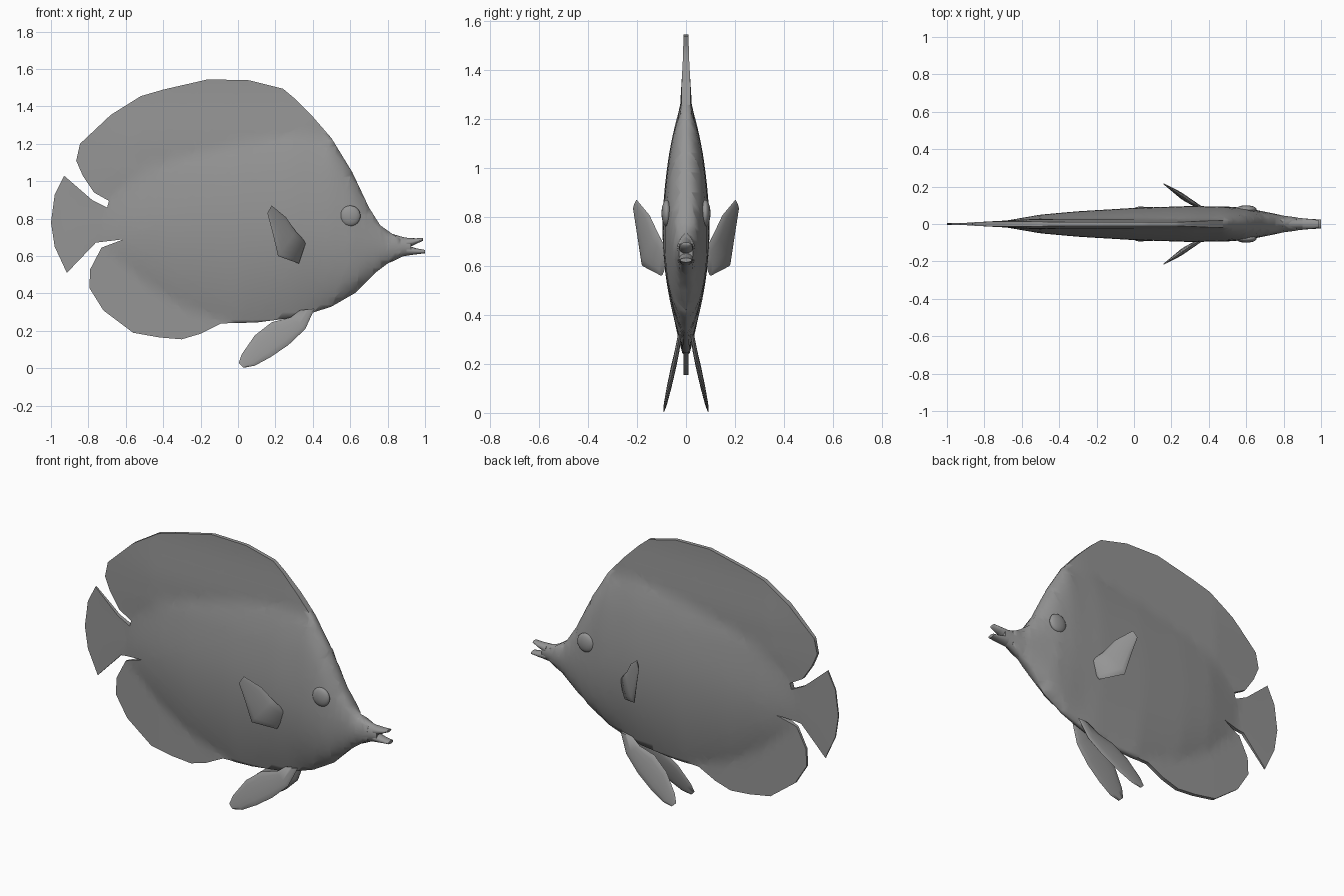
import bpy, bmesh, math
from mathutils import Matrix, Vector

cube = bpy.data.objects.get("Cube")
if cube:
    bpy.data.objects.remove(cube, do_unlink=True)

grey = bpy.data.materials.new("matte grey")
grey.use_nodes = True
COLOUR = (0.3, 0.3, 0.3, 1)
grey.diffuse_color = COLOUR
grey.node_tree.nodes["Principled BSDF"].inputs["Base Color"].default_value = COLOUR


def finish(bm, name, mirrored=True, merge=False, angle=75):
    """Turn a bmesh into a smooth object, optionally mirrored across the middle plane."""
    mesh = bpy.data.meshes.new(name)
    bm.to_mesh(mesh)
    bm.free()
    mesh.materials.append(grey)
    obj = bpy.data.objects.new(name, mesh)
    bpy.context.collection.objects.link(obj)
    if mirrored:
        mod = obj.modifiers.new("mirror", 'MIRROR')
        mod.use_axis = (False, True, False)
        mod.use_mirror_merge = merge
    bpy.ops.object.select_all(action='DESELECT')
    obj.select_set(True)
    bpy.context.view_layer.objects.active = obj
    bpy.ops.object.shade_smooth_by_angle(angle=math.radians(angle))
    return obj


def clamp(v):
    return max(0.0, min(1.0, v))


def smooth(v):
    v = clamp(v)
    return v * v * (3 - 2 * v)


def blade(name, stations, depth_at, mirrored=True, sides=14):
    """Loft ellipses between paired edge points (x, z, x, z, half thickness)."""
    bm = bmesh.new()
    rings = []
    for ax, az, bx, bz, thick in stations:
        a = Vector((ax, depth_at(ax, az), az))
        b = Vector((bx, depth_at(bx, bz), bz))
        across = (a - b) / 2
        along = Vector((across.z, 0, -across.x))
        normal = across.cross(along).normalized() * thick
        ring = []
        for i in range(sides):
            t = math.tau * i / sides
            ring.append(bm.verts.new((a + b) / 2 + across * math.cos(t) + normal * math.sin(t)))
        rings.append(ring)
    for r, s in zip(rings, rings[1:]):
        for i in range(sides):
            j = (i + 1) % sides
            bm.faces.new((r[i], r[j], s[j], s[i]))
    bm.faces.new(rings[0])
    bm.faces.new(rings[-1])
    bmesh.ops.recalc_face_normals(bm, faces=bm.faces)
    return finish(bm, name, mirrored)


# Side silhouette of body, dorsal fin, tail and anal fin
OUTLINE = [
    (-.69, .895), (-.77, .94), (-.83, 1.03), (-.865, 1.11), (-.845, 1.2), (-.68, 1.355),
    (-.52, 1.455), (-.4, 1.49), (-.16, 1.545), (.06, 1.54), (.24, 1.495), (.3, 1.445),
    (.4, 1.345), (.5, 1.23), (.61, 1.05), (.7, .86), (.76, .765), (.83, .715), (.87, .69),
    (.87, .61), (.8, .56), (.74, .515), (.63, .405), (.5, .33), (.33, .275), (.1, .245),
    (-.09, .24), (-.2, .185), (-.3, .155), (-.42, .165), (-.56, .19), (-.72, .31),
    (-.795, .43), (-.79, .53), (-.73, .645), (-.61, .69),
    (-.76, .672), (-.915, .51), (-.98, .65), (-1, .78), (-.98, .93), (-.93, 1.03),
    (-.78, .9), (-.7, .86)]

# Fleshy core: x, centre height, reach up, reach down, half thickness
CORE = [
    (-1, .77, .3, .3, .003), (-.72, .77, .12, .12, .012), (-.5, .76, .3, .3, .05),
    (-.3, .75, .38, .42, .068), (0, .75, .45, .52, .086), (.3, .75, .5, .49, .096),
    (.5, .73, .5, .4, .093), (.6, .7, .37, .31, .086), (.7, .67, .2, .2, .066),
    (.8, .645, .09, .09, .045), (.9, .65, .05, .05, .032)]


def core_at(x):
    for p, q in zip(CORE, CORE[1:]):
        if x <= q[0]:
            f = clamp((x - p[0]) / (q[0] - p[0]))
            return [a + (b - a) * f for a, b in zip(p[1:], q[1:])]
    return CORE[-1][1:]


def half_thickness(x, z):
    centre, up, down, width = core_at(x)
    u = (z - centre) / (up if z > centre else down)
    head = smooth((x - .35) / .3)
    fin = .004 + clamp((x + .95) / .4) * (.007 + .015 * smooth((1.52 - z) / .35) * clamp((z - .75) / .3))
    fin *= 1 - .7 * head
    bulge = max(0, 1 - u * u) ** (1 - head / 2)
    return max(fin, fin + (width - fin) * bulge)


# Body: silhouette with a bevelled rim, cut into a grid and inflated
bm = bmesh.new()
face = bm.faces.new([bm.verts.new((x, 0, z)) for x, z in OUTLINE])
bmesh.ops.inset_region(bm, faces=[face], thickness=.02, use_boundary=True, use_even_offset=True)
bmesh.ops.triangulate(bm, faces=[f for f in bm.faces if len(f.verts) > 4])
STEP = .04
for axis, start, count in (((1, 0, 0), -1, 49), ((0, 0, 1), .14, 36)):
    for i in range(1, count):
        place = Vector(axis) * (start + STEP * i)
        bmesh.ops.bisect_plane(bm, geom=bm.verts[:] + bm.edges[:] + bm.faces[:],
                               dist=.0001, plane_co=place, plane_no=axis)
rim = {v for v in bm.verts if v.is_boundary}
for v in bm.verts:
    if v not in rim:
        v.co.y = half_thickness(v.co.x, v.co.z)
finish(bm, "body", merge=True)

# Snout with parted lips
middle = lambda x, z: 0
blade("snout", [(.77, .74, .77, .55, .05), (.83, .717, .83, .573, .041),
                (.88, .702, .88, .598, .034), (.925, .694, .925, .606, .029)], middle, False)
blade("upper_lip", [(.9, .698, .9, .64, .03), (.95, .695, .95, .664, .027),
                    (.99, .697, .99, .682, .02)], middle, False)
blade("lower_lip", [(.9, .66, .9, .602, .03), (.95, .642, .95, .609, .028),
                    (1, .633, 1, .615, .024)], middle, False)

# Eyes
bm = bmesh.new()
bmesh.ops.create_uvsphere(bm, u_segments=20, v_segments=12, radius=1,
                          matrix=Matrix.Translation((.6, .079, .815)) @ Matrix.Diagonal((.055, .021, .055, 1)))
finish(bm, "eyes")

# Pectoral fins, flaring out backwards
blade("pectoral_fins", [(.364, .674, .326, .56, .012), (.31, .73, .214, .6, .017),
                        (.257, .807, .187, .717, .012), (.18, .87, .157, .83, .004)],
      lambda x, z: .085 + .13 * clamp((.35 - x) / .19))

# Pelvic fins, hanging below and splaying apart
blade("pelvic_fins", [(.33, .31, .41, .32, .008), (.28, .272, .36, .21, .01),
                      (.18, .246, .27, .125, .011), (.09, .176, .175, .06, .01),
                      (.02, .075, .09, .014, .007), (.004, .028, .03, .003, .003)],
      lambda x, z: .026 + .066 * clamp((.3 - z) / .3))
